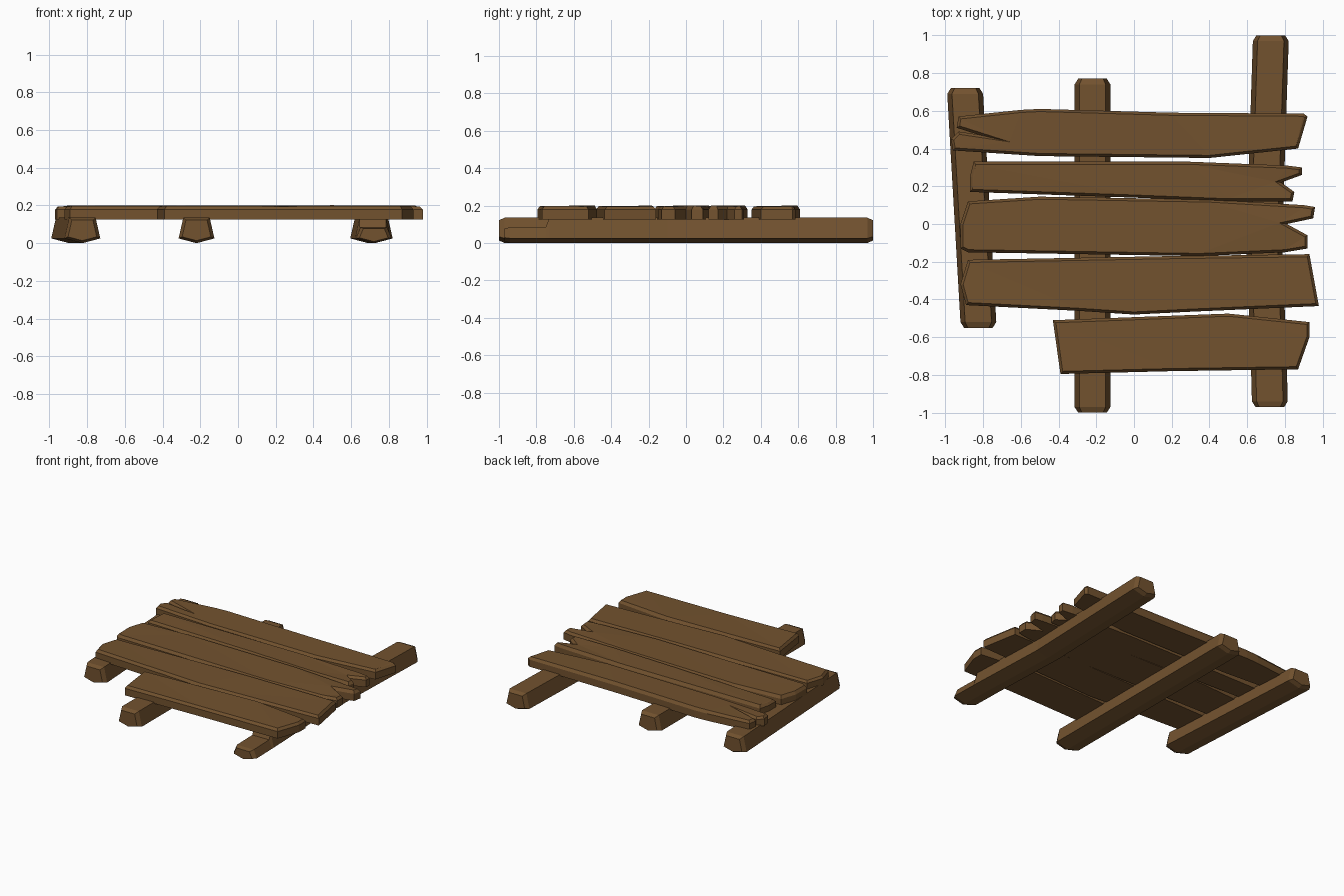
import bpy
import bmesh
import random

random.seed(4)

default_cube = bpy.data.objects.get("Cube")
if default_cube:
    bpy.data.objects.remove(default_cube, do_unlink=True)

# Single weathered wood colour
wood = bpy.data.materials.new("brown_wood")
wood.use_nodes = True
wood_colour = (0.17, 0.085, 0.028, 1)
wood.diffuse_color = wood_colour
wood.node_tree.nodes["Principled BSDF"].inputs["Base Color"].default_value = wood_colour


def finish(bm, name):
    """Turn a bmesh into a flat shaded wooden object."""
    bmesh.ops.recalc_face_normals(bm, faces=bm.faces[:])
    mesh = bpy.data.meshes.new(name)
    bm.to_mesh(mesh)
    bm.free()
    mesh.materials.append(wood)
    obj = bpy.data.objects.new(name, mesh)
    bpy.context.collection.objects.link(obj)
    return obj


def plank(name, outline, bottom=0.125, shoulder=0.178, top=0.197, chamfer=0.014):
    """Extrude an outline upwards, with a chamfered and slightly uneven top."""
    bm = bmesh.new()
    base = bm.faces.new([bm.verts.new((x, y, bottom)) for x, y in outline])
    extruded = bmesh.ops.extrude_face_region(bm, geom=[base], use_keep_orig=True)
    lid = next(item for item in extruded["geom"] if isinstance(item, bmesh.types.BMFace))
    for vert in lid.verts:
        vert.co.z = shoulder
    bm.normal_update()
    bmesh.ops.inset_region(bm, faces=[lid], thickness=chamfer, use_even_offset=True)
    for vert in lid.verts:
        vert.co.z = top + random.uniform(-0.004, 0.004)
    bmesh.ops.triangulate(bm, faces=[lid])
    return finish(bm, name)


def beam(name, stations, half_base=0.095, half_top=0.07, tip=0.03):
    """Loft a tapered section with a keeled underside along (y, x, height)."""
    first, last = stations[0], stations[-1]
    rings = [(first[0], first, 0.8), (first[0] + tip, first, 1)]
    rings += [(s[0], s, 1) for s in stations[1:-1]]
    rings += [(last[0] - tip, last, 1), (last[0], last, 0.8)]
    bm = bmesh.new()
    loops = []
    for y, (_, x, height), scale in rings:
        section = [(-half_base, 0.025), (0, 0), (half_base, 0.025),
                   (half_top, height), (-half_top, height)]
        middle = height / 2
        loops.append([bm.verts.new((x + dx * scale, y, middle + (z - middle) * scale))
                      for dx, z in section])
    for a, b in zip(loops, loops[1:]):
        for i in range(len(a)):
            j = (i + 1) % len(a)
            bm.faces.new((a[i], a[j], b[j], b[i]))
    bm.faces.new(loops[0])
    bm.faces.new(loops[-1])
    return finish(bm, name)


# Supporting beams; the left one is skewed, the other has a notched front end
full, cut = 0.135, 0.085
beam("right_beam", [(-0.55, -0.825, full), (0.72, -0.895, full)])
beam("middle_beam", [(-1, -0.22, full), (0.77, -0.22, full)])
beam("left_beam", [(-0.97, 0.72, cut), (-0.75, 0.715, cut), (-0.73, 0.715, full),
                   (-0.1, 0.69, full), (1, 0.725, full)])

# Planks from back to front, with split and skewed ends
plank("back_plank", [
    (-0.96, 0.39), (-0.5, 0.36), (0.4, 0.35), (0.87, 0.4), (0.92, 0.57),
    (0.9, 0.585), (0.2, 0.59), (-0.5, 0.61), (-0.6, 0.605), (-0.93, 0.57),
    (-0.94, 0.51), (-0.83, 0.475), (-0.93, 0.49), (-0.97, 0.45)])
plank("narrow_plank", [
    (-0.87, 0.17), (0, 0.14), (0.5, 0.12), (0.84, 0.12), (0.85, 0.17),
    (0.78, 0.22), (0.89, 0.26), (0.89, 0.3), (0.81, 0.31), (0.3, 0.33),
    (-0.85, 0.33), (-0.87, 0.25)])
plank("middle_plank", [
    (-0.92, -0.13), (-0.88, -0.15), (0.35, -0.17), (0.8, -0.15), (0.92, -0.13),
    (0.92, -0.06), (0.81, 0), (0.95, 0.03), (0.96, 0.09), (0.9, 0.1),
    (0.4, 0.13), (-0.5, 0.145), (-0.88, 0.12), (-0.92, 0)])
plank("wide_plank", [
    (-0.89, -0.43), (-0.3, -0.46), (0, -0.48), (0.3, -0.465), (0.98, -0.435),
    (0.93, -0.16), (0.2, -0.17), (-0.88, -0.19), (-0.92, -0.32)])
plank("short_front_plank", [
    (-0.39, -0.795), (0.2, -0.78), (0.87, -0.77), (0.93, -0.6), (0.93, -0.52),
    (0.5, -0.475), (-0.43, -0.51)])
